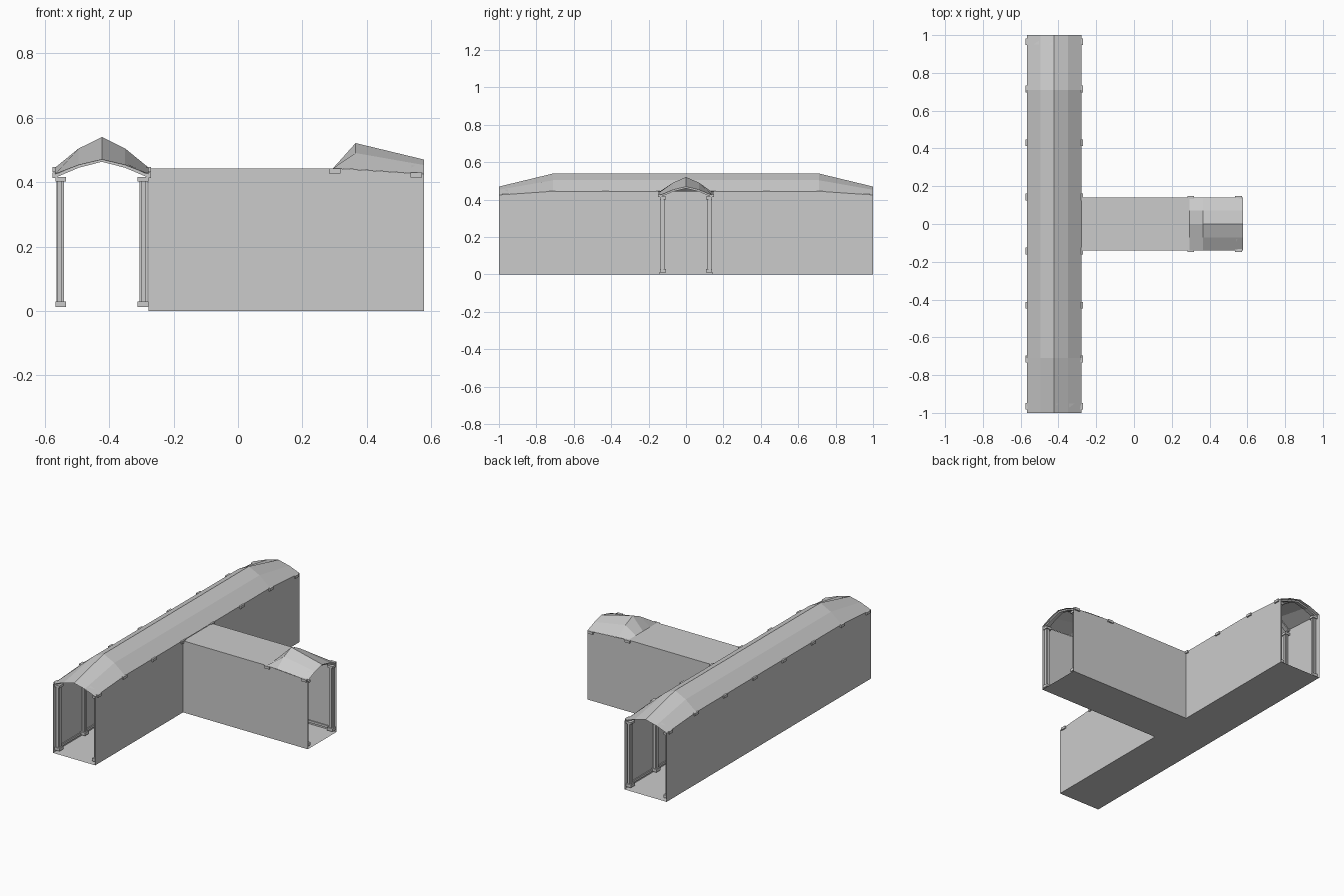
import bpy, bmesh
from mathutils import Vector

if "Cube" in bpy.data.objects:
    bpy.data.objects.remove(bpy.data.objects["Cube"])

grey = bpy.data.materials.new("pale_grey")
grey.diffuse_color = (0.6, 0.6, 0.6, 1)
grey.use_nodes = True
grey.node_tree.nodes["Principled BSDF"].inputs["Base Color"].default_value = grey.diffuse_color

CX = -0.4225      # centre line of the long hall
HALF = 0.145      # half width of the long hall
BH = 0.141        # half width of the side hall
XE = 0.577        # open end of the side hall
FLAT = 0.443      # flat roof height


def finish(name, bm, facing=None):
    bm.normal_update()
    if facing:
        total = sum((f.normal * f.calc_area() for f in bm.faces), Vector())
        if total.dot(Vector(facing)) < 0:
            bmesh.ops.reverse_faces(bm, faces=bm.faces[:])
    else:
        bmesh.ops.recalc_face_normals(bm, faces=bm.faces[:])
    me = bpy.data.meshes.new(name)
    bm.to_mesh(me)
    bm.free()
    me.materials.append(grey)
    ob = bpy.data.objects.new(name, me)
    bpy.context.collection.objects.link(ob)
    return ob


def panel(name, pts, facing):
    bm = bmesh.new()
    bm.faces.new([bm.verts.new(p) for p in pts])
    finish(name, bm, facing)


def loft(name, rows, facing=None, closed=False):
    bm = bmesh.new()
    vs = [[bm.verts.new(p) for p in r] for r in rows]
    for a, b in zip(vs, vs[1:]):
        n = len(a)
        for i in range(n if closed else n - 1):
            j = (i + 1) % n
            bm.faces.new((a[i], a[j], b[j], b[i]))
    if closed:
        bm.faces.new(vs[0])
        bm.faces.new(vs[-1])
    finish(name, bm, facing)


def add_box(bm, lo, hi):
    lo, hi = Vector(lo), Vector(hi)
    r = bmesh.ops.create_cube(bm, size=1)
    for v in r["verts"]:
        v.co = (lo + hi) / 2 + Vector(a * b for a, b in zip(v.co, hi - lo))


def section(t, half):
    """Roof cross-section (offset, height); t = 0 at the open end, 1 at full height."""
    eave, sh, top = 0.425 + 0.02 * t, 0.453 + 0.051 * t, 0.47 + 0.07 * t
    return [(-half, eave), (-half / 2, sh), (0, top), (half / 2, sh), (half, eave)]


def rise(d):
    return min(1.0, d / 0.29)


# Floor of both halls
panel("floor", [(CX - HALF, -1, 0), (CX + HALF, -1, 0), (CX + HALF, -BH, 0), (XE, -BH, 0),
                (XE, BH, 0), (CX + HALF, BH, 0), (CX + HALF, 1, 0), (CX - HALF, 1, 0)], (0, 0, 1))

# Long hall walls
xl, xr = CX - HALF, CX + HALF
panel("long_wall", [(xl, -1, 0), (xl, 1, 0), (xl, 1, 0.425), (xl, 0.71, 0.445),
                    (xl, -0.71, 0.445), (xl, -1, 0.425)], (-1, 0, 0))
for s, side in ((-1, "front"), (1, "back")):
    panel(side + "_inner_wall", [(xr, s * BH, 0), (xr, s, 0), (xr, s, 0.425),
                                 (xr, s * 0.71, 0.445), (xr, s * BH, 0.445)], (1, 0, 0))
    # Side hall walls
    panel(side + "_side_wall", [(xr, s * BH, 0), (XE, s * BH, 0), (XE, s * BH, 0.425),
                                (0.30, s * BH, FLAT), (xr, s * BH, FLAT)], (0, s, 0))

# Roofs
loft("long_roof", [[(CX + u, y, z) for u, z in section(rise(1 - abs(y)), HALF)]
                   for y in (-1, -0.71, 0.71, 1)], (0, 0, 1))
panel("flat_roof", [(xr, -BH, FLAT), (0.295, -BH, FLAT), (0.295, BH, FLAT), (xr, BH, FLAT)], (0, 0, 1))
loft("side_roof", [[(0.295, u, FLAT) for u, z in section(0, BH)],
                   [(0.365, u, z) for u, z in section(rise(XE - 0.365), BH)],
                   [(XE, u, z) for u, z in section(0, BH)]], (0, 0, 1))


# Posts: base, fluted shaft, cap, and bracket gripping the eave
def post(name, x, y, out, eave):
    bm = bmesh.new()
    ox, oy = out

    def block(a, b, half, z0, z1):
        # a..b is the depth measured inward from the wall
        ps = [(x - ox * d + oy * w, y - oy * d + ox * w) for d in (a, b) for w in (-half, half)]
        add_box(bm, (min(p[0] for p in ps), min(p[1] for p in ps), z0),
                (max(p[0] for p in ps), max(p[1] for p in ps), z1))

    block(0.001, 0.034, 0.019, 0.012, 0.03)
    block(0.004, 0.028, 0.008, 0.03, 0.402)
    block(0.008, 0.022, 0.013, 0.03, 0.402)
    block(0.001, 0.034, 0.019, 0.402, 0.416)
    block(-0.008, 0.008, 0.018, eave - 0.014, eave + 0.002)
    finish(name, bm)


def rib(name, rows, drop=0.01):
    """Thin arch under the roof between two section lines."""
    loft(name, [list(r) + [(p[0], p[1], p[2] - drop) for p in reversed(r)] for r in rows], closed=True)


for i, y in enumerate((-0.965, -0.715, -0.43, -0.143, 0.143, 0.43, 0.715, 0.965)):
    t = rise(1 - abs(y))
    eave = 0.425 + 0.02 * t
    post(f"left_post_{i}", xl, y, (-1, 0), eave)
    post(f"right_post_{i}", xr, y, (1, 0), eave)
    rib(f"roof_rib_{i}", [[(CX + u, y + d, z - 0.002) for u, z in section(rise(1 - abs(y + d)), HALF - 0.002)]
                          for d in (-0.014, 0.014)])

for s, side in ((-1, "front"), (1, "back")):
    post(side + "_end_post", 0.553, s * BH, (0, s), 0.428)
    post(side + "_middle_post", 0.30, s * BH, (0, s), 0.441)
rib("side_roof_rib", [[(x, u, z - 0.002) for u, z in section(rise(XE - x), BH - 0.002)] for x in (0.539, 0.567)])

# Skirting rails along the walls
bm = bmesh.new()
z0, z1, d = 0.012, 0.026, 0.008
add_box(bm, (xl + 0.002, -0.97, z0), (xl + d, 0.97, z1))
for s in (-1, 1):
    a, b = sorted((s * BH, s * 0.97))
    add_box(bm, (xr - d, a, z0), (xr - 0.002, b, z1))
    a, b = sorted((s * (BH - d), s * (BH - 0.002)))
    add_box(bm, (xr, a, z0), (0.56, b, z1))
finish("skirting_rails", bm)
